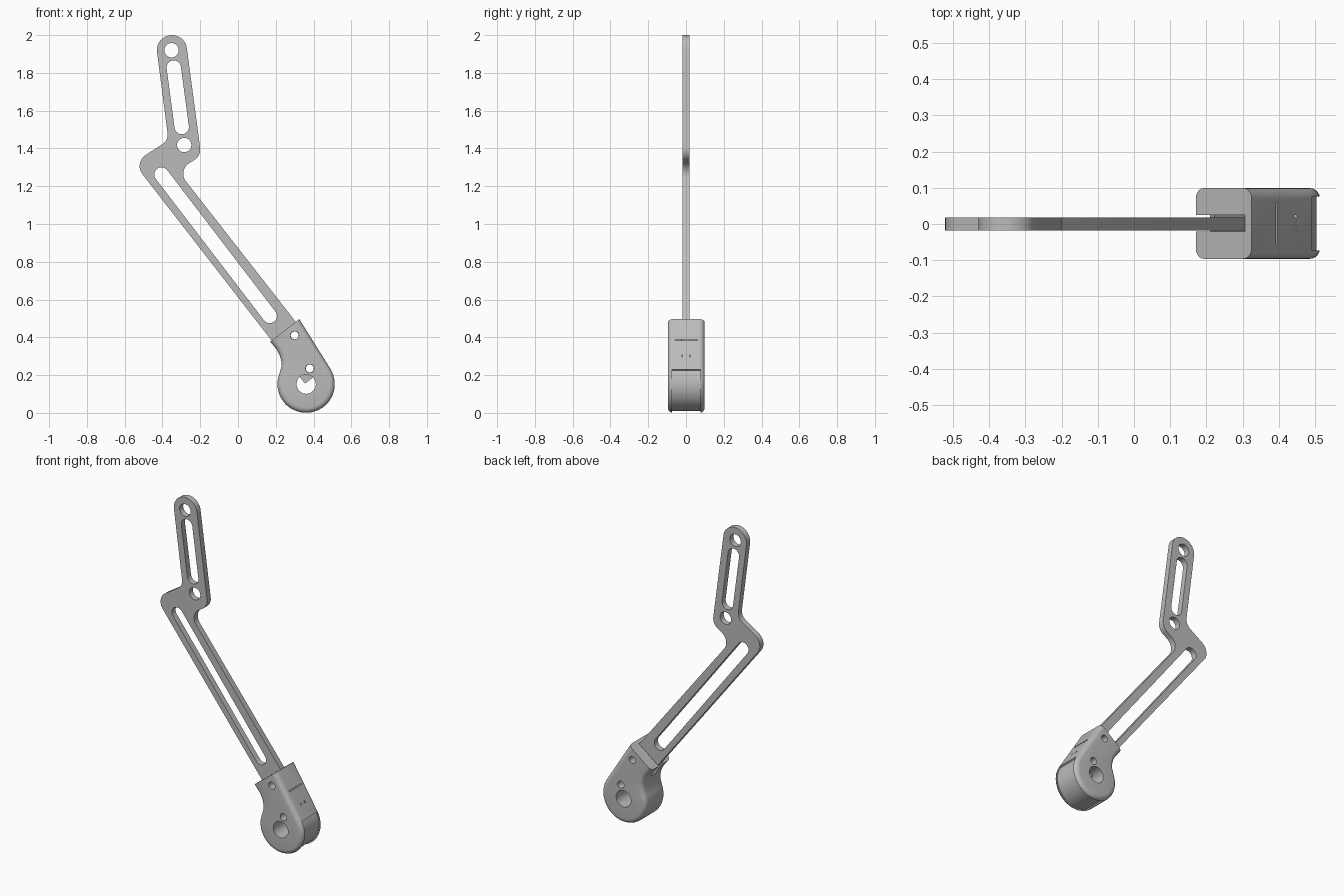
import bpy, bmesh
from math import sin, cos, pi, radians, tan
from mathutils import Vector

cube = bpy.data.objects.get("Cube")
if cube:
    bpy.data.objects.remove(cube, do_unlink=True)

metal = bpy.data.materials.new("light_grey")
metal.use_nodes = True
GREY = (0.5, 0.5, 0.5, 1)
metal.diffuse_color = GREY
metal.node_tree.nodes["Principled BSDF"].inputs["Base Color"].default_value = GREY


def arc(cx, cz, r, a0, a1, n):
    """Points on an arc, angles in degrees."""
    return [(cx + r * cos(radians(a0 + (a1 - a0) * i / n)),
             cz + r * sin(radians(a0 + (a1 - a0) * i / n))) for i in range(n + 1)]


def circle(x, z, r, n=32):
    return arc(x, z, r, 0, 360, n)[:-1]


def slot(a, b, r):
    """Long hole with round ends at a and b."""
    d = Vector(b) - Vector(a)
    ang = math_angle(d)
    return arc(*b, r, ang - 90, ang + 90, 14) + arc(*a, r, ang + 90, ang + 270, 14)


def math_angle(d):
    return -d.angle_signed(Vector((1, 0))) * -180 / pi


def rounded(corners):
    """Round each (x, z, radius) corner of a polygon."""
    out, n = [], len(corners)
    for i, (x, z, r) in enumerate(corners):
        p = Vector((x, z))
        u = (Vector(corners[i - 1][:2]) - p).normalized()
        v = (Vector(corners[(i + 1) % n][:2]) - p).normalized()
        if r == 0:
            out.append((x, z))
            continue
        half = u.angle(v) / 2
        t = r / tan(half)
        c = p + (u + v).normalized() * r / sin(half)
        s, e = p + u * t - c, p + v * t - c
        sweep = s.angle(e)
        for k in range(13):
            f = k / 12
            q = s * sin((1 - f) * sweep) + e * sin(f * sweep)
            out.append(tuple(c + q / sin(sweep)))
    return out


def add_object(name, bm):
    bmesh.ops.recalc_face_normals(bm, faces=bm.faces)
    me = bpy.data.meshes.new(name)
    bm.to_mesh(me)
    bm.free()
    me.materials.append(metal)
    ob = bpy.data.objects.new(name, me)
    bpy.context.collection.objects.link(ob)
    return ob


def prism(points, y0, y1):
    """Extrude an xz outline from y0 to y1."""
    bm = bmesh.new()
    face = bm.faces.new([bm.verts.new((x, y0, z)) for x, z in points])
    ext = bmesh.ops.extrude_face_region(bm, geom=[face])["geom"]
    moved = [g for g in ext if isinstance(g, bmesh.types.BMVert)]
    bmesh.ops.translate(bm, verts=moved, vec=(0, y1 - y0, 0))
    return bm


def plate(name, outlines, half):
    """Flat plate whose later outlines are holes."""
    cu = bpy.data.curves.new(name, "CURVE")
    cu.dimensions, cu.fill_mode, cu.extrude = "2D", "BOTH", half
    for pts in outlines:
        sp = cu.splines.new("POLY")
        sp.points.add(len(pts) - 1)
        for p, (x, z) in zip(sp.points, pts):
            p.co = (x, z, 0, 1)
        sp.use_cyclic_u = True
    tmp = bpy.data.objects.new(name + "_curve", cu)
    bpy.context.collection.objects.link(tmp)
    bpy.context.view_layer.update()
    bm = bmesh.new()
    bm.from_mesh(tmp.to_mesh())
    tmp.to_mesh_clear()
    bpy.data.objects.remove(tmp, do_unlink=True)
    for v in bm.verts:
        v.co = (v.co.x, -v.co.z, v.co.y)
    bmesh.ops.remove_doubles(bm, verts=bm.verts, dist=1e-5)
    return add_object(name, bm)


def cut(ob, bm, name):
    """Subtract a cutter from an object and apply it."""
    cutter = add_object(name, bm)
    cutter.hide_render = True
    mod = ob.modifiers.new(name, "BOOLEAN")
    mod.operation, mod.solver, mod.object = "DIFFERENCE", "EXACT", cutter
    bpy.context.view_layer.objects.active = ob
    bpy.ops.object.modifier_apply(modifier=name)
    bpy.data.objects.remove(cutter, do_unlink=True)


def smooth(ob):
    bpy.ops.object.select_all(action="DESELECT")
    ob.select_set(True)
    bpy.context.view_layer.objects.active = ob
    bpy.ops.object.shade_smooth_by_angle(angle=radians(30))


# Cranked arm with slots and round holes
PINS = [(0.30, 0.41), (0.38, 0.235)]
outline = rounded([
    (-0.439, 1.989, 0.079), (-0.368, 1.443, 0.06), (-0.553, 1.324, 0.07),
    (0.355, 0.155, 0), (0.462, 0.238, 0), (0.448, 0.3, 0),
    (-0.32, 1.283, 0.065), (-0.195, 1.362, 0.065), (-0.281, 2.009, 0.079)])
holes = [circle(-0.352, 1.92, 0.038), circle(-0.285, 1.418, 0.038),
         slot((-0.34, 1.828), (-0.298, 1.513), 0.038),
         slot((-0.405, 1.262), (0.168, 0.513), 0.038)]
arm = plate("cranked_arm", [outline] + holes + [circle(*p, 0.021, 20) for p in PINS], 0.018)
smooth(arm)

# Housing: round end, waisted inner side, softened rims
HUB = (0.361, 0.152)
profile = arc(*HUB, 0.152, 33, -200, 48) + [
    (0.230, 0.245), (0.229, 0.275), (0.221, 0.305), (0.205, 0.335),
    (0.17, 0.378), (0.125, 0.43), (0.28, 0.567)]
bm = prism(profile, -0.096, 0.099)
rims = [e for e in bm.edges if abs(e.verts[0].co.y - e.verts[1].co.y) < 1e-4]
bmesh.ops.bevel(bm, geom=rims, offset=0.028, segments=5, profile=0.5, affect="EDGES")
# Square off the end where the arm enters
cutres = bmesh.ops.bisect_plane(bm, geom=bm.verts[:] + bm.edges[:] + bm.faces[:],
                                plane_co=(0.17, 0, 0.377), plane_no=(-0.61, 0, 0.79),
                                clear_outer=True)
bmesh.ops.holes_fill(bm, edges=[e for e in bm.edges if e.is_boundary])
housing = add_object("end_housing", bm)

# Arm slot, open at the end and inner side
cut(housing, prism([(0.354, 0.153), (0.463, 0.237), (0.449, 0.3), (0.2, 0.62),
                    (0.05, 0.5)], -0.021, 0.025), "arm_slot")
# Pin holes and axle hole
for i, p in enumerate(PINS):
    cut(housing, prism(circle(*p, 0.022, 20), -0.2, 0.2), "pin_hole")
cut(housing, prism(circle(*HUB, 0.051), -0.2, 0.2), "axle_hole")
# Shallow curved recess between the cheeks
recess = arc(*HUB, 0.143, 31, -120, 36) + arc(*HUB, 0.2, -120, 31, 36)
cut(housing, prism(recess, -0.073, 0.076), "rim_recess")
# Narrow slit on the outer side
cut(housing, prism([(0.38, 0.382), (0.45, 0.382), (0.45, 0.388), (0.38, 0.388)],
                   -0.058, 0.061), "side_slit")
smooth(housing)
